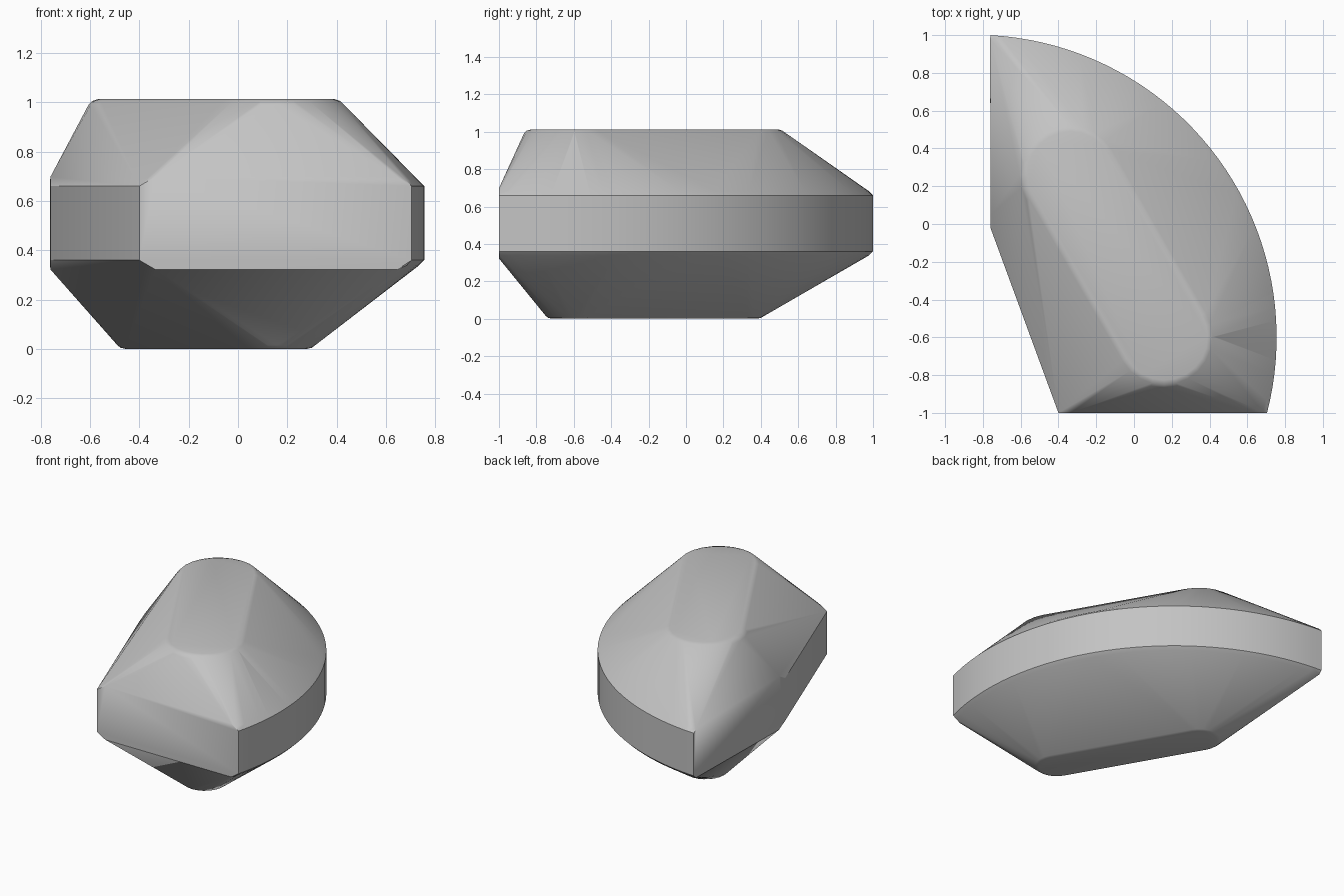
import bpy
import bmesh
from math import sin, cos, pi, radians
from mathutils import Vector

cube = bpy.data.objects.get("Cube")
if cube:
    bpy.data.objects.remove(cube, do_unlink=True)

# One neutral stone colour
stone = bpy.data.materials.new("plain_grey")
stone.use_nodes = True
grey = (0.55, 0.55, 0.55, 1)
stone.diffuse_color = grey
stone.node_tree.nodes["Principled BSDF"].inputs["Base Color"].default_value = grey

MID = 0.51                       # height of the middle of the side band
ARC_CENTRE = Vector((-0.847, -0.6))
ARC_RADIUS = 1.602
PAD_CENTRE = Vector((-0.088, -0.168))
PAD_TURN = radians(-60)
PAD_HALF = 0.495


def pair(x, y, half):
    """The same point above and below the middle of the band."""
    return [(x, y, MID + half), (x, y, MID - half)]


def arc(radius, half, steps=40):
    """Curved side of the band, from the front corner to the back tip."""
    pts = []
    for i in range(steps + 1):
        a = radians(-14.5 + 101.4 * i / steps)
        pts += pair(ARC_CENTRE.x + radius * cos(a),
                    ARC_CENTRE.y + radius * sin(a), half)
    return pts


def capsule(radius, z, steps=12):
    """Long rounded pad outline lying at an angle."""
    pts = []
    for end in (1, -1):
        for i in range(steps + 1):
            a = -pi / 2 + pi * i / steps
            x = end * (PAD_HALF + radius * cos(a))
            y = end * radius * sin(a)
            pts.append((PAD_CENTRE.x + x * cos(PAD_TURN) - y * sin(PAD_TURN),
                        PAD_CENTRE.y + x * sin(PAD_TURN) + y * cos(PAD_TURN), z))
    return pts


# Curved side with a narrow bevel above and below
points = arc(ARC_RADIUS, 0.15) + arc(ARC_RADIUS - 0.022, 0.172)
# Flat cut sides: clipped corners, then the full height further in
for x, y in ((-0.40, -1), (-0.76, -0.02)):
    points += pair(x, y, 0.15)
for x, y in ((-0.335, -1), (0.645, -1), (-0.76, 0.05)):
    points += pair(x, y, 0.188)
# Rounded top and bottom pads
points += capsule(0.27, 0.99) + capsule(0.255, 1.005) + capsule(0.23, 1.013)
points += capsule(0.153, 0.015) + capsule(0.14, 0.005) + capsule(0.118, 0)

# Skin stretched over all the outlines
bm = bmesh.new()
for p in points:
    bm.verts.new(p)
hull = bmesh.ops.convex_hull(bm, input=bm.verts)
spare = {g for g in hull["geom_interior"] + hull["geom_unused"]
         if isinstance(g, bmesh.types.BMVert)}
bmesh.ops.delete(bm, geom=list(spare), context="VERTS")
bmesh.ops.dissolve_limit(bm, angle_limit=radians(0.5),
                         verts=bm.verts, edges=bm.edges)
bmesh.ops.recalc_face_normals(bm, faces=bm.faces)

mesh = bpy.data.meshes.new("stone_body")
bm.to_mesh(mesh)
bm.free()
body = bpy.data.objects.new("stone_body", mesh)
bpy.context.collection.objects.link(body)
mesh.materials.append(stone)

# Soft pads and curve, crisp cut edges
bpy.ops.object.select_all(action="DESELECT")
body.select_set(True)
bpy.context.view_layer.objects.active = body
bpy.ops.object.shade_smooth_by_angle(angle=radians(30))
